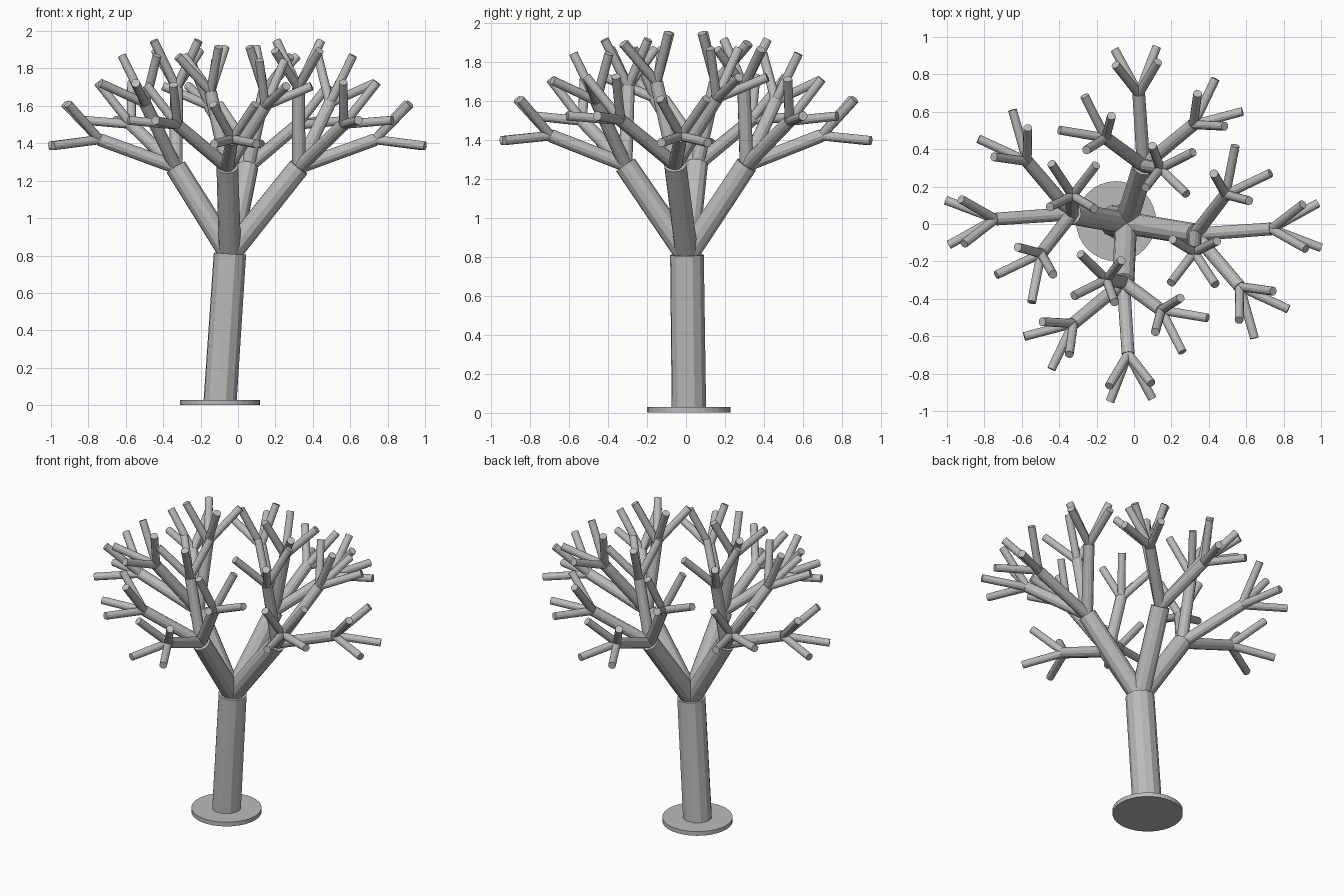
import bpy, bmesh, math
from mathutils import Vector, Matrix

cube = bpy.data.objects.get("Cube")
if cube:
    bpy.data.objects.remove(cube)

grey = bpy.data.materials.new("plain grey")
grey.use_nodes = True
grey.diffuse_color = (0.5, 0.5, 0.5, 1)
grey.node_tree.nodes["Principled BSDF"].inputs["Base Color"].default_value = (0.5, 0.5, 0.5, 1)


def limbs_object(name, limbs, r1, r2, sides=12):
    """One object holding a capped cylinder for every (start, end) pair."""
    bm = bmesh.new()
    for start, end in limbs:
        axis = end - start
        matrix = Matrix.Translation((start + end) / 2) @ axis.to_track_quat("Z", "Y").to_matrix().to_4x4()
        bmesh.ops.create_cone(bm, cap_ends=True, segments=sides, radius1=r1,
                              radius2=r2, depth=axis.length, matrix=matrix)
    mesh = bpy.data.meshes.new(name)
    bm.to_mesh(mesh)
    bm.free()
    mesh.materials.append(grey)
    obj = bpy.data.objects.new(name, mesh)
    bpy.context.scene.collection.objects.link(obj)


def fork(d, end, length, turn):
    """Four child limbs spread evenly around a limb of direction d."""
    side = Vector((0, 0, 1)).cross(d).normalized()
    out = side.cross(d)
    tilt = math.radians(36)
    children = []
    for k in range(4):
        a = math.radians(turn + 90 * k)
        spread = out * math.cos(a) + side * math.sin(a)
        direction = d * math.cos(tilt) + spread * math.sin(tilt)
        children.append((end, end + direction * length))
    return children


# Round foot plate
foot = Vector((-0.096, 0.015, 0))
limbs_object("base_plate", [(foot, foot + Vector((0, 0, 0.028)))], 0.214, 0.214, 32)

# Leaning trunk
fork_point = Vector((-0.043, 0.005, 0.81))
limbs_object("trunk", [(foot + Vector((0, 0, 0.015)), fork_point)], 0.09, 0.088)

# Crown: opposite pairs of main branches, each forking into sides and twigs
mains, sides, twigs = [], [], []
for x, y, size in ((0.329, -0.055, 1.015), (0.054, 0.311, 0.965)):
    for sign in (1, -1):
        tip = Vector((sign * x - 0.003, sign * y, 1.272))
        mains.append((fork_point, tip))
        # the crown spreads evenly about the middle, whatever the trunk's lean
        heading = Vector((sign * x, sign * y, 0.465)).normalized()
        for start, end in fork(heading, tip, 0.428 * size, 22):
            sides.append((start, end))
            twigs += fork((end - start).normalized(), end, 0.283 * size, 45)

limbs_object("main_branches", mains, 0.06, 0.058)
limbs_object("side_branches", sides, 0.036, 0.034)
limbs_object("twigs", twigs, 0.0245, 0.0235)
